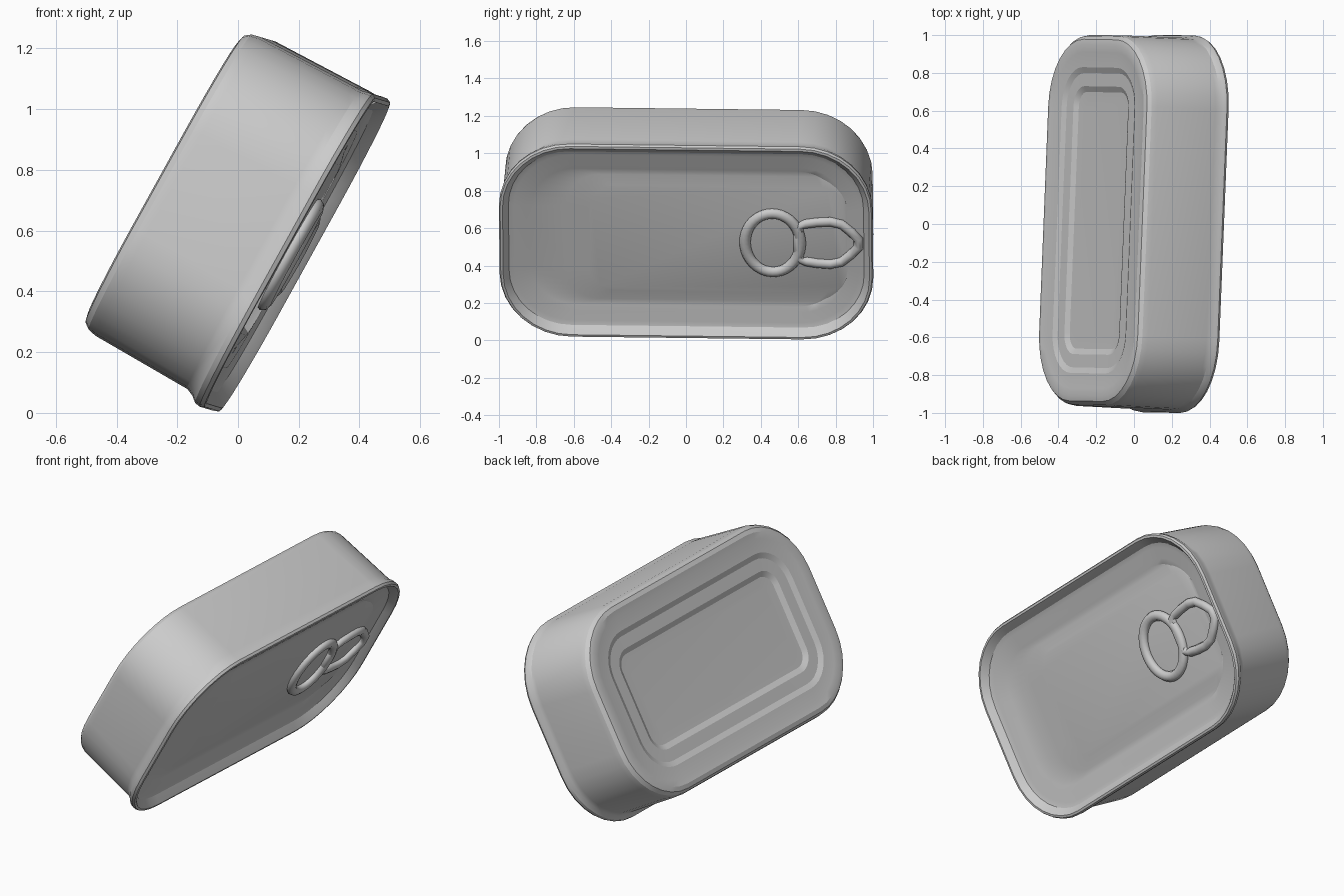
import bpy, bmesh, math
from mathutils import Matrix, Vector

if "Cube" in bpy.data.objects:
    bpy.data.objects.remove(bpy.data.objects["Cube"])

# Leaning frame: a = long axis, b = up along the lid, c = lid normal
a = Vector((0.04, 1, -0.012)).normalized()
b = Vector((0.484, 0, 0.875))
b = (b - a * b.dot(a)).normalized()
c = a.cross(b)
FRAME = Matrix((a, b, c)).transposed().to_4x4()
FRAME.translation = (0.197, 0.0, 0.520)


def rounded_rect(hx, hy, r, h, cx=0, cy=0, steps=8):
    pts = []
    for q, (sx, sy) in enumerate([(1, 1), (-1, 1), (-1, -1), (1, -1)]):
        for i in range(steps + 1):
            t = math.pi / 2 * (q + i / steps)
            pts.append((cx + sx * (hx - r) + r * math.cos(t),
                        cy + sy * (hy - r) + r * math.sin(t), h))
    return pts


def finish(name, bm, angle):
    bmesh.ops.recalc_face_normals(bm, faces=bm.faces)
    me = bpy.data.meshes.new(name)
    bm.to_mesh(me)
    bm.free()
    ob = bpy.data.objects.new(name, me)
    bpy.context.collection.objects.link(ob)
    ob.matrix_world = FRAME
    bpy.ops.object.select_all(action='DESELECT')
    ob.select_set(True)
    bpy.context.view_layer.objects.active = ob
    bpy.ops.object.shade_smooth_by_angle(angle=math.radians(angle))
    return ob


def loft(name, profile, angle=22):
    bm = bmesh.new()
    rings = [[bm.verts.new(p) for p in rounded_rect(*row)] for row in profile]
    n = len(rings[0])
    for lo, hi in zip(rings, rings[1:]):
        for i in range(n):
            j = (i + 1) % n
            bm.faces.new((lo[i], lo[j], hi[j], hi[i]))
    bm.faces.new(rings[0])
    bm.faces.new(rings[-1])
    return finish(name, bm, angle)


# Can: stepped base, wall, rolled rim, recessed lid
# (half length, half height, corner radius, depth, long shift, up shift)
UP = 0.012
loft("can_body", [
    (0.63, 0.22, 0.06, -0.442, 0, UP),
    (0.68, 0.27, 0.08, -0.444, 0, UP),
    (0.71, 0.30, 0.11, -0.460, 0, UP),
    (0.78, 0.37, 0.18, -0.462, 0, UP),
    (0.81, 0.40, 0.21, -0.476, 0, UP),
    (0.89, 0.48, 0.30, -0.480, 0, UP),
    (0.93, 0.515, 0.335, -0.486, 0, UP),
    (0.958, 0.540, 0.358, -0.480, 0, UP),
    (0.976, 0.555, 0.372, -0.460, 0, UP),
    (0.983, 0.562, 0.376, -0.430, 0, UP),
    (0.985, 0.569, 0.376, -0.080, 0, UP),
    (0.988, 0.574, 0.378, -0.055, 0, 0.006),
    (0.997, 0.585, 0.380, -0.035),
    (1.000, 0.588, 0.383, -0.016),
    (0.993, 0.581, 0.376, -0.002),
    (0.980, 0.568, 0.363, 0.000),
    (0.970, 0.558, 0.353, -0.010),
    (0.950, 0.530, 0.330, -0.040),
    (0.920, 0.505, 0.310, -0.048),
    (0.860, 0.445, 0.260, -0.050),
    (0.830, 0.415, 0.240, -0.060),
    (0.760, 0.380, 0.180, -0.062, 0.12),
    (0.690, 0.320, 0.130, -0.050, 0.17),
])


# Pull tab: low bars following closed outlines, sunk into the lid
def closed_bar(name, pts, width, height, sides=8):
    bm = bmesh.new()
    n = len(pts)
    rings = []
    for i, p in enumerate(pts):
        t = (pts[(i + 1) % n] - pts[i - 1]).normalized()
        side = Vector((t.y, -t.x, 0))
        rings.append([bm.verts.new(
            p + side * width * math.cos(k * math.tau / sides)
            + Vector((0, 0, height * math.sin(k * math.tau / sides))))
            for k in range(sides)])
    for i in range(n):
        r, s = rings[i], rings[(i + 1) % n]
        for k in range(sides):
            m = (k + 1) % sides
            bm.faces.new((r[k], r[m], s[m], s[k]))
    return finish(name, bm, 60)


ring = [Vector((0.462 + 0.148 * math.cos(t), -0.015 + 0.178 * math.sin(t), -0.042))
        for t in (i * math.tau / 40 for i in range(40))]
closed_bar("tab_ring", ring, 0.030, 0.026)

half = [(0.600, 0.10), (0.64, 0.115), (0.70, 0.125), (0.77, 0.13),
        (0.83, 0.115), (0.88, 0.07), (0.92, 0.025)]
nose = [Vector((x, -0.012 - y, -0.042)) for x, y in half]
nose += [Vector((x, -0.012 + y, -0.042)) for x, y in reversed(half)]
closed_bar("tab_nose", nose, 0.027, 0.024)
